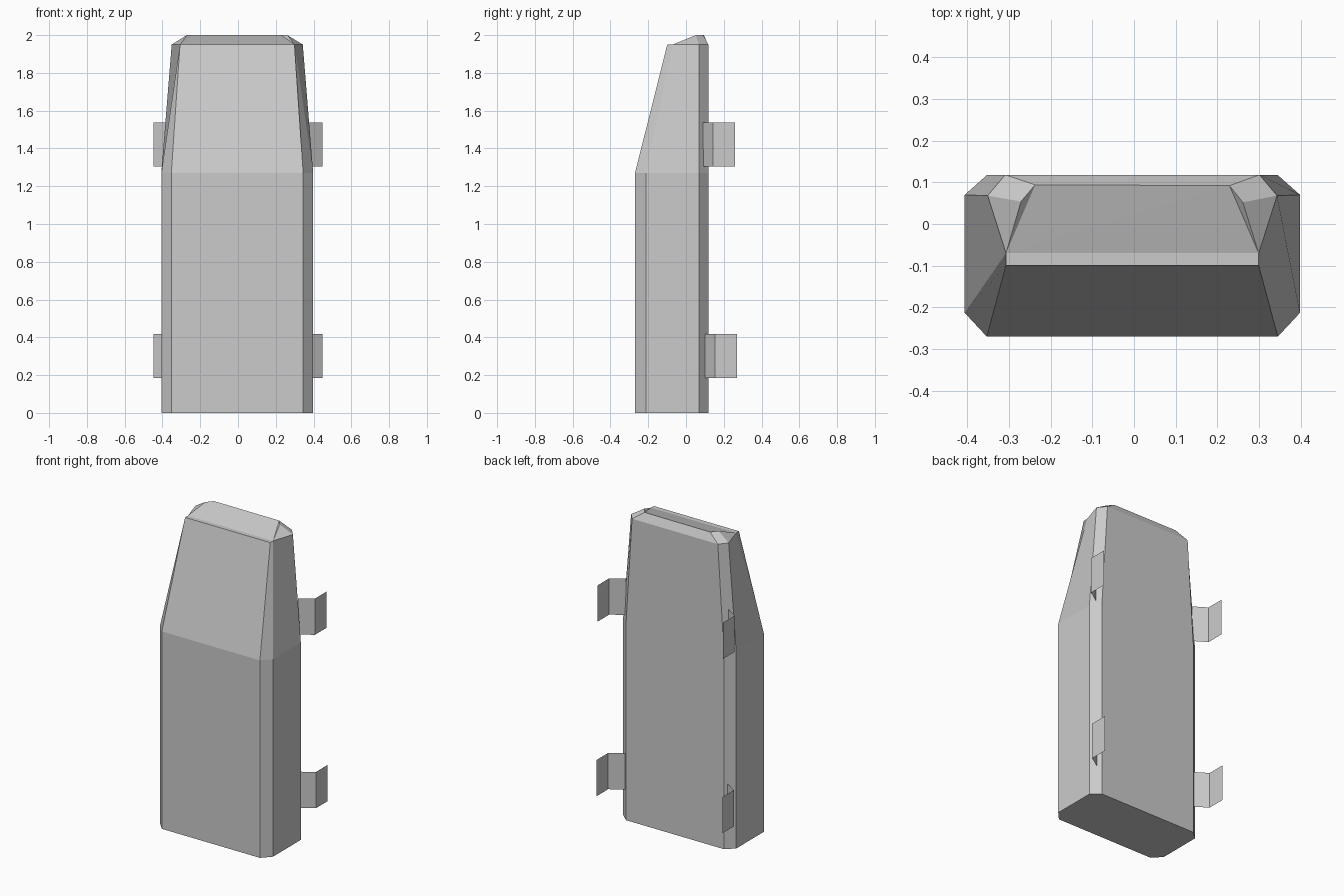
import bpy, bmesh

if "Cube" in bpy.data.objects:
    bpy.data.objects.remove(bpy.data.objects["Cube"])


def finish(name, bm, x=0.0):
    me = bpy.data.meshes.new(name)
    bm.to_mesh(me)
    bm.free()
    ob = bpy.data.objects.new(name, me)
    ob.location.x = x
    bpy.context.collection.objects.link(ob)
    return ob


def ring(bm, half, z):
    """Closed ring from right-half points, mirrored in x, running front to back."""
    pts = [(-half[0][0], half[0][1])] + half + [(-x, y) for x, y in reversed(half[1:])]
    return [bm.verts.new((x, y, z)) for x, y in pts]


# Case body: chamfered box with a tapered upper part
bm = bmesh.new()
wide = [(0.349, -0.27), (0.402, -0.213), (0.402, 0.07), (0.348, 0.118)]
narrow = [(0.303, -0.099), (0.303, -0.07), (0.347, 0.068), (0.305, 0.118)]
rings = [ring(bm, wide, 0), ring(bm, wide, 1.27), ring(bm, narrow, 1.95)]
bm.faces.new(rings[0][::-1])
for a, b in zip(rings, rings[1:]):
    for i in range(8):
        j = (i + 1) % 8
        bm.faces.new((a[i], a[j], b[j], b[i]))

# Sloped cap on the top ring
r = rings[2]
c = [bm.verts.new((x, y, 2.0)) for x, y in
     [(0.265, 0.052), (0.233, 0.092), (-0.233, 0.094), (-0.267, 0.054)]]
for f in [(r[0], r[1], r[2], r[7]),
          (r[2], r[3], c[0]), (r[3], r[4], c[1], c[0]), (r[4], r[5], c[2], c[1]),
          (r[5], r[6], c[3], c[2]), (r[6], r[7], c[3]),
          (r[7], r[2], c[1]), (r[2], c[0], c[1]),
          (r[7], c[1], c[2]), (r[7], c[2], c[3])]:
    bm.faces.new(f)
bmesh.ops.recalc_face_normals(bm, faces=bm.faces[:])
finish("case_body", bm, -0.004)


# Bent sheet clips at the back corners
def clip(name, side, path, z0, z1):
    bm = bmesh.new()
    cols = [[bm.verts.new((side * x, y, z)) for z in (z0, z1)] for x, y in path]
    for a, b in zip(cols, cols[1:]):
        f = (a[0], b[0], b[1], a[1])
        bm.faces.new(f if side > 0 else f[::-1])
    finish(name, bm)


for label, side in (("right", 1), ("left", -1)):
    clip("lower_clip_" + label, side, [(0.364, 0.1), (0.447, 0.153), (0.447, 0.27)], 0.185, 0.418)
    clip("upper_clip_" + label, side, [(0.364, 0.09), (0.447, 0.143), (0.447, 0.26)], 1.304, 1.537)
